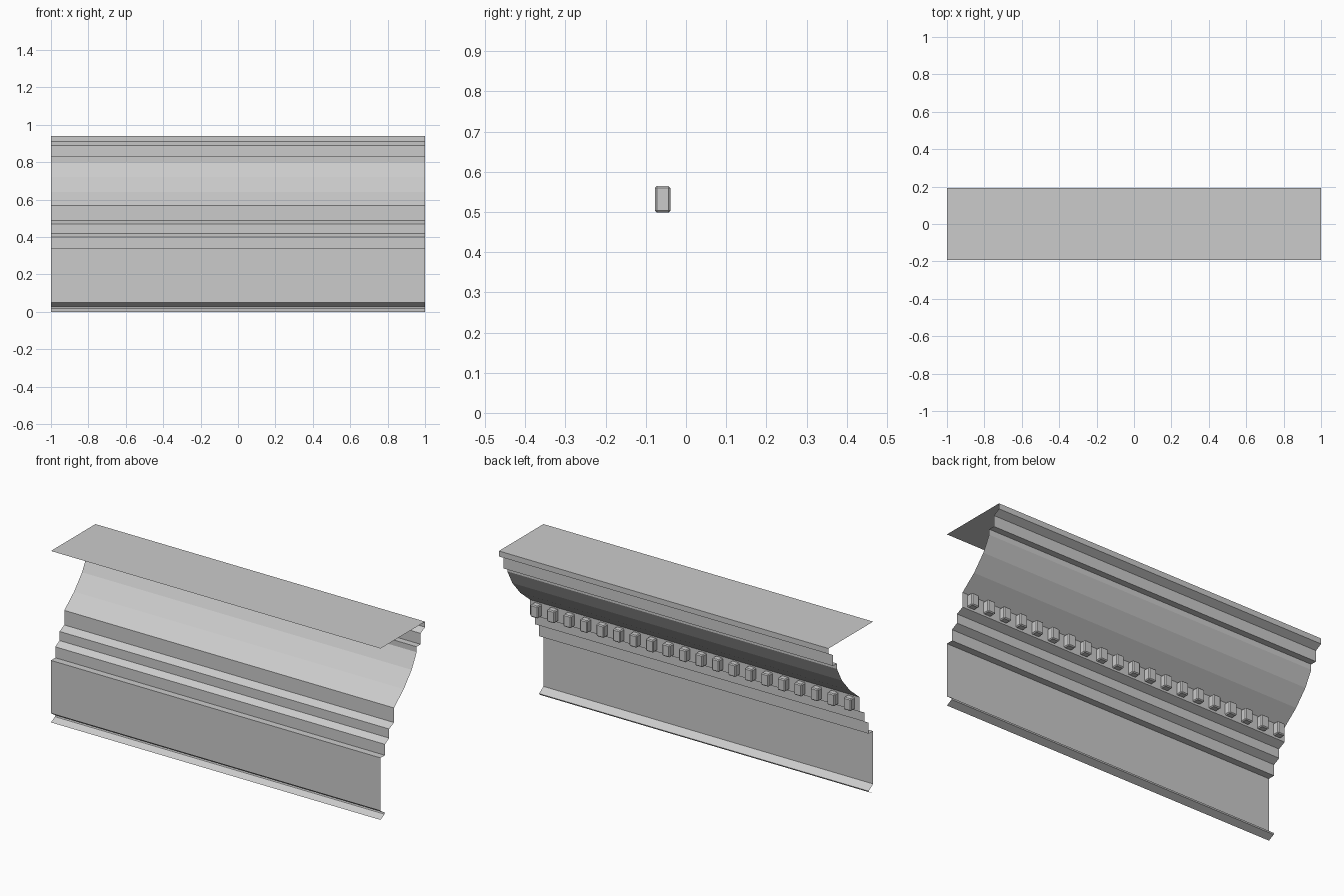
import bpy, bmesh
from mathutils import Matrix, Vector

if "Cube" in bpy.data.objects:
    bpy.data.objects.remove(bpy.data.objects["Cube"])

W = 0.193
# cornice section (y, z): top sheet, fascia, ovolo, stepped bands, frieze, foot bead
PROFILE = [
    (-W, 0.94), (W, 0.94), (W, 0.91), (0.155, 0.89), (0.155, 0.83),
    (0.12, 0.83), (0.12, 0.80), (0.077, 0.72), (0.008, 0.64), (-0.077, 0.57),
    (-0.077, 0.49), (-0.118, 0.47), (-0.118, 0.42), (-0.155, 0.40),
    (-0.155, 0.34), (-W, 0.34), (-W, 0.05), (-0.155, 0.025), (-0.158, 0.018), (-W, 0.0),
]


def make_object(name, bm):
    mesh = bpy.data.meshes.new(name)
    bm.to_mesh(mesh)
    bm.free()
    obj = bpy.data.objects.new(name, mesh)
    bpy.context.collection.objects.link(obj)
    return obj


# open moulding sheet, swept along x and facing +y
bm = bmesh.new()
left = [bm.verts.new((-1, y, z)) for y, z in PROFILE]
right = [bm.verts.new((1, y, z)) for y, z in PROFILE]
for i in range(len(PROFILE) - 1):
    bm.faces.new((left[i], left[i + 1], right[i + 1], right[i]))
make_object("cornice_moulding", bm)

# row of chamfered dentil blocks under the ovolo
bm = bmesh.new()
size = Vector((0.046, 0.038, 0.067))
bmesh.ops.create_cube(bm, size=1, matrix=Matrix.Diagonal((*size, 1)))
bmesh.ops.bevel(bm, geom=bm.edges[:], offset=0.005, segments=1, affect='EDGES')
dentils = make_object("dentil_row", bm)
dentils.location = (-0.95, -0.058, 0.5315)
row = dentils.modifiers.new("repeat", 'ARRAY')
row.count = 20
row.use_relative_offset = False
row.use_constant_offset = True
row.constant_offset_displace = (0.1, 0, 0)
